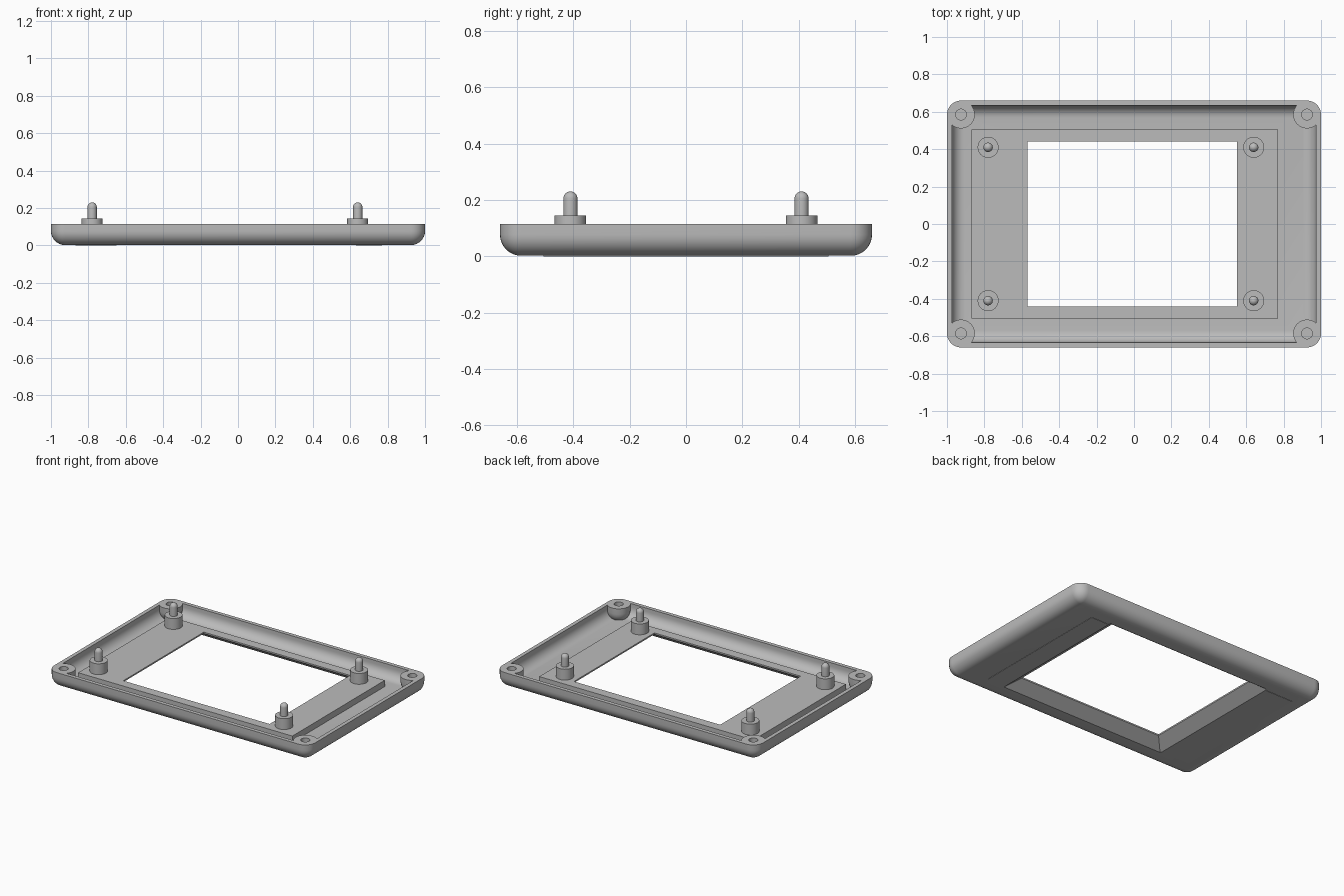
import bpy, bmesh
from math import sin, cos, pi

if "Cube" in bpy.data.objects:
    bpy.data.objects.remove(bpy.data.objects["Cube"])

grey = bpy.data.materials.new("plain_grey")
grey.use_nodes = True
colour = (0.5, 0.5, 0.5, 1)
grey.diffuse_color = colour
grey.node_tree.nodes["Principled BSDF"].inputs["Base Color"].default_value = colour

HX, HY, TOP, R, WALL, FLOOR = 1.0, 0.66, 0.115, 0.075, 0.027, 0.027
PLATE_TOP = 0.07


def finish(name, bm):
    bmesh.ops.recalc_face_normals(bm, faces=bm.faces)
    mesh = bpy.data.meshes.new(name)
    bm.to_mesh(mesh)
    bm.free()
    mesh.materials.append(grey)
    obj = bpy.data.objects.new(name, mesh)
    bpy.context.collection.objects.link(obj)
    return obj


def loft(name, rings):
    """Skin closed rings of equal length and cap both ends."""
    bm = bmesh.new()
    loops = [[bm.verts.new(p) for p in ring] for ring in rings]
    for a, b in zip(loops, loops[1:]):
        for i in range(len(a)):
            j = (i + 1) % len(a)
            bm.faces.new((a[i], a[j], b[j], b[i]))
    bm.faces.new(loops[0])
    bm.faces.new(loops[-1])
    return finish(name, bm)


def rounded_ring(inset, z, seg=8):
    r = max(R - inset, 0.004)
    cx, cy = HX - inset - r, HY - inset - r
    pts = []
    for q, (sx, sy) in enumerate(((1, 1), (-1, 1), (-1, -1), (1, -1))):
        for i in range(seg + 1):
            a = (q + i / seg) * pi / 2
            pts.append((sx * cx + r * cos(a), sy * cy + r * sin(a), z))
    return pts


def rect_ring(x0, x1, y, z):
    return [(x0, -y, z), (x1, -y, z), (x1, y, z), (x0, y, z)]


def lathe(name, profile, x, y, seg=32):
    rings = [[(x + r * cos(2 * pi * i / seg), y + r * sin(2 * pi * i / seg), z)
              for i in range(seg)] for r, z in profile]
    return loft(name, rings)


def arc(r, z, start, end, n=8):
    """Quarter-round profile points (radius, height)."""
    return [(max(r * cos(a), 0.001), z + r * sin(a))
            for a in (start + (end - start) * i / n for i in range(n + 1))]


def smooth(obj):
    bpy.ops.object.select_all(action='DESELECT')
    obj.select_set(True)
    bpy.context.view_layer.objects.active = obj
    bpy.ops.object.shade_smooth_by_angle(angle=0.6)


# Tray: rounded outside, rim, filleted inside
N, RI = 8, 0.065
outer = [(R - R * sin(i / N * pi / 2), R - R * cos(i / N * pi / 2) + 0.002)
         for i in range(N + 1)]
inner = [(WALL + RI - RI * cos(i / N * pi / 2), FLOOR + RI - RI * sin(i / N * pi / 2))
         for i in range(N + 1)]
tray = loft("tray", [rounded_ring(t, z)
                     for t, z in outer + [(0, TOP), (WALL, TOP)] + inner])

# Raised plate on the tray floor
plate = loft("raised_plate", [rect_ring(-0.87, 0.77, 0.505, z) for z in (0, PLATE_TOP)])

# Window, flaring out towards the underside
cutter = loft("window_cutter", [
    rect_ring(-0.57 - g, 0.55 + g, 0.44 + g, z)
    for g, z in ((0.095, -0.01), (0, 0.06), (0, 0.2))])
cutter.hide_render = True
for obj in (tray, plate):
    mod = obj.modifiers.new("window", 'BOOLEAN')
    mod.operation = 'DIFFERENCE'
    mod.solver = 'EXACT'
    mod.object = cutter
    bpy.context.view_layer.objects.active = obj
    bpy.ops.object.modifier_apply(modifier=mod.name)
bpy.data.objects.remove(cutter)
smooth(tray)

# Corner screw bosses with ball-shaped bottoms and blind holes
RB = R - 0.001
boss = arc(RB, R + 0.002, -pi / 2, 0) + [(RB, TOP), (0.029, TOP), (0.029, 0.05)]
for sx, side in ((1, "left"), (-1, "right")):
    for sy, end in ((1, "back"), (-1, "front")):
        smooth(lathe(f"{end}_{side}_screw_boss", boss, sx * (HX - R), sy * (HY - R)))

# Mounting posts: wide collar with a round-tipped pin
collar = [(0.056, PLATE_TOP - 0.02), (0.056, 0.145), (0.025, 0.145)]
post = collar + arc(0.025, 0.205, 0, pi / 2)
for x, side in ((0.64, "left"), (-0.78, "right")):
    for y, end in ((0.41, "back"), (-0.41, "front")):
        smooth(lathe(f"{end}_{side}_post", post, x, y))
